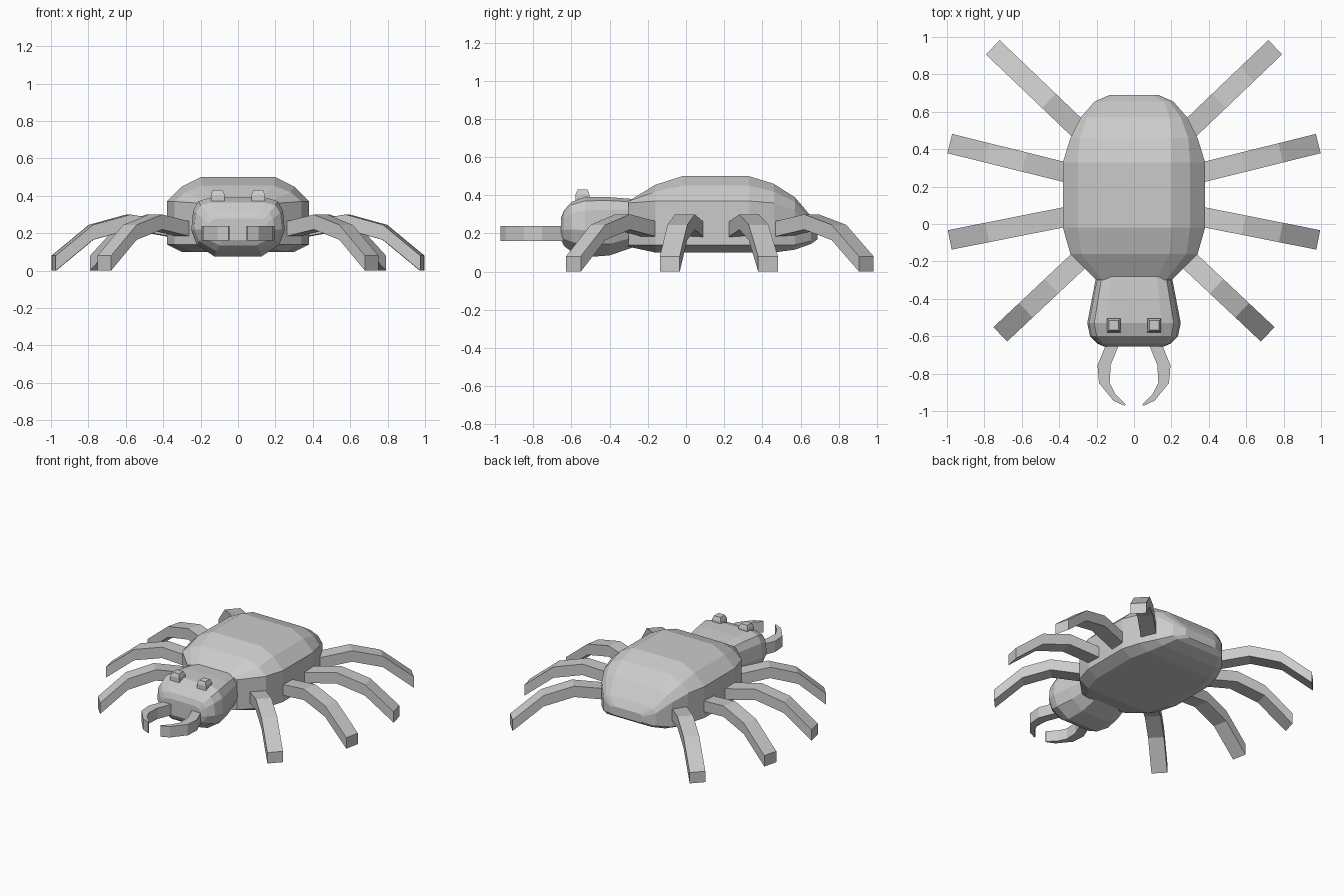
import bpy
import bmesh
from mathutils import Vector

if "Cube" in bpy.data.objects:
    bpy.data.objects.remove(bpy.data.objects["Cube"])


def loft(name, rings):
    """Skin a list of equal-length closed point rings and cap both ends."""
    bm = bmesh.new()
    loops = [[bm.verts.new(p) for p in ring] for ring in rings]
    n = len(loops[0])
    for a, b in zip(loops, loops[1:]):
        for i in range(n):
            j = (i + 1) % n
            bm.faces.new((a[i], a[j], b[j], b[i]))
    bm.faces.new(loops[0])
    bm.faces.new(loops[-1])
    bmesh.ops.recalc_face_normals(bm, faces=bm.faces)
    mesh = bpy.data.meshes.new(name)
    bm.to_mesh(mesh)
    bm.free()
    obj = bpy.data.objects.new(name, mesh)
    bpy.context.collection.objects.link(obj)
    return obj


def mirror_ring(y, half):
    """Full xz ring from its right half, listed top to bottom."""
    return [(x, y, z) for x, z in half] + [(-x, y, z) for x, z in reversed(half)]


# Body: y, top half-width/z, shoulder half-width/z, side half-width/z/z, belly half-width/z
body = [
    (-.30, .12, .37, .17, .37, .20, .36, .14, .16, .13),
    (-.16, .19, .455, .28, .42, .34, .37, .14, .26, .10),
    (-.02, .20, .50, .30, .45, .38, .37, .14, .30, .10),
    (.33, .20, .50, .30, .45, .38, .37, .14, .30, .10),
    (.46, .20, .46, .29, .42, .34, .36, .14, .27, .10),
    (.57, .19, .39, .25, .365, .285, .32, .14, .23, .115),
    (.655, .16, .29, .19, .275, .21, .25, .16, .18, .145),
    (.69, .10, .235, .12, .23, .13, .22, .18, .10, .17),
]
loft("body", [mirror_ring(y, [(t, tz), (m, mz), (w, z1), (w, z2), (b, bz)])
              for y, t, tz, m, mz, w, z1, z2, b, bz in body])

# Head: one rounded profile scaled along y
profile = [(.6, 1), (.85, .94), (.96, .78), (1, .45), (.88, .2), (.5, 0)]
head = [(-.27, .20, .38, .13), (-.40, .225, .39, .085), (-.53, .25, .39, .075),
        (-.60, .235, .365, .105), (-.64, .195, .32, .135), (-.655, .16, .28, .165)]
loft("head", [mirror_ring(y, [(x * w, lo + z * (hi - lo)) for x, z in profile])
              for y, w, hi, lo in head])

# Legs: foot and hip in plan view, arched in two knees
legs = {
    "front_leg": ((.30, -.20), (.715, -.59)),
    "front_middle_leg": ((.38, .035), (.985, -.085)),
    "rear_middle_leg": ((.38, .28), (.985, .43)),
    "rear_leg": ((.30, .51), (.755, .945)),
}
arch = [(-.2, .19), (0, .225), (.34, .26), (.67, .205), (1, .04)]
# Pincers: outer and inner edge points
pincer = [(.14, .07, -.62, -.62), (.195, .125, -.755, -.755), (.187, .13, -.85, -.85),
          (.11, .10, -.945, -.91), (.05, .045, -.972, -.965)]

for s, side in ((1, "right"), (-1, "left")):
    for name, (hip, foot) in legs.items():
        h, f = Vector((*hip, 0)), Vector((*foot, 0))
        d = (f - h).normalized()
        across = Vector((-d.y, d.x, 0)) * .053
        rings = []
        for t, z in arch:
            c = h.lerp(f, t) + Vector((0, 0, z))
            up = Vector((0, 0, .04))
            ring = [c + across + up, c - across + up, c - across - up, c + across - up]
            rings.append([(p.x * s, p.y, p.z) for p in ring])
        loft(f"{side}_{name}", rings)

    loft(f"{side}_pincer", [[(s * a, ya, .24), (s * b, yb, .24),
                             (s * b, yb, .16), (s * a, ya, .16)]
                            for a, b, ya, yb in pincer])

    # Eyes: small tapered blocks
    loft(f"{side}_eye", [[(s * (.108 + dx * r), -.542 + dy * r, z)
                          for dx, dy in ((1, 1), (-1, 1), (-1, -1), (1, -1))]
                         for z, r in ((.35, .038), (.405, .036), (.43, .026))])
